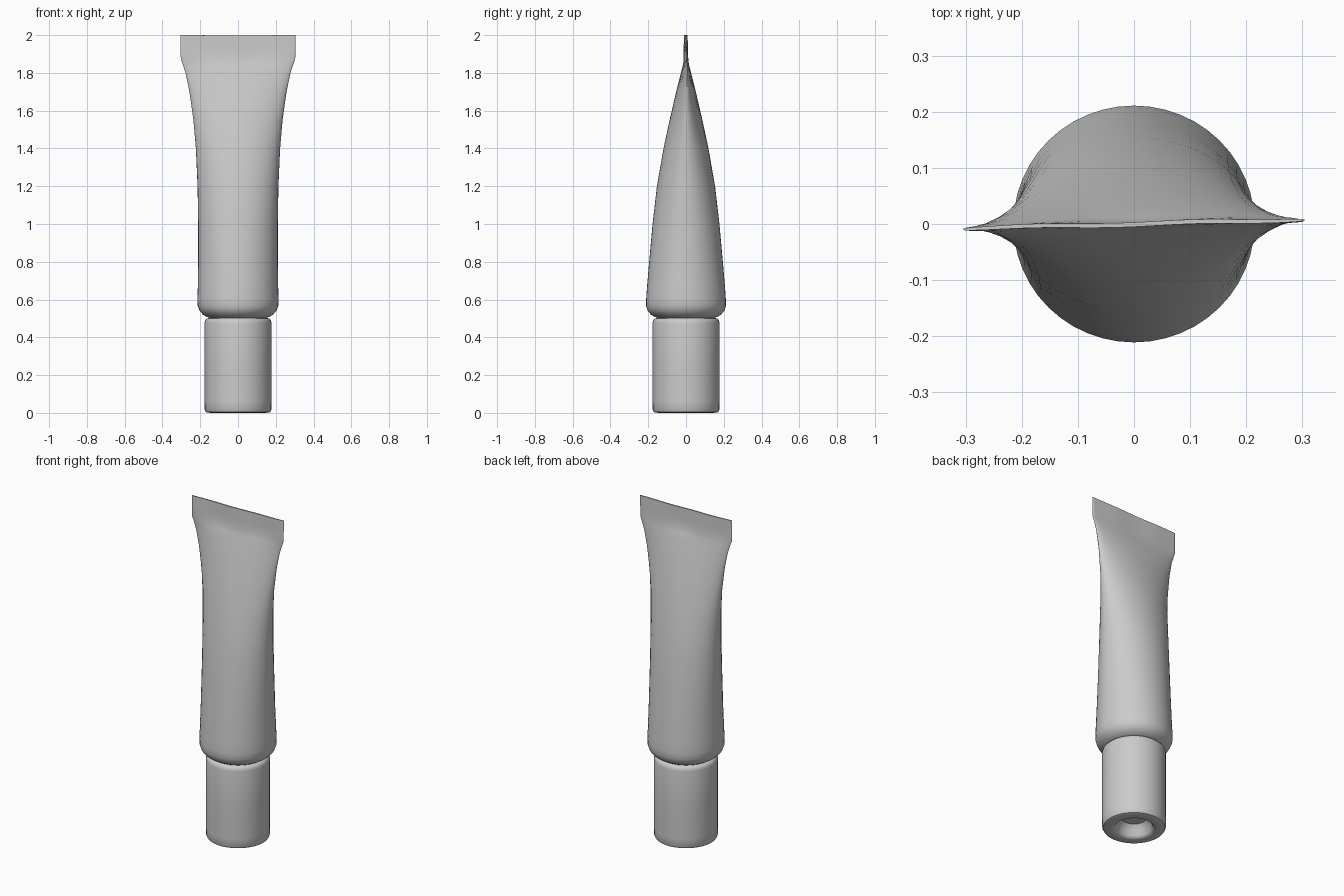
import bpy, bmesh, math

if "Cube" in bpy.data.objects:
    bpy.data.objects.remove(bpy.data.objects["Cube"])

SEG = 48


def loft(name, sections, cap_start=False, cap_end=False, wave=False):
    """Skin rings given as (z, half width, half depth, pinch, twist degrees)."""
    bm = bmesh.new()
    rings = []
    for z, hw, hd, pinch, twist in sections:
        ring = []
        a = math.radians(twist)
        for i in range(SEG):
            t = 2 * math.pi * i / SEG
            x = hw * math.cos(t)
            s = math.sin(t)
            y = hd * math.copysign(abs(s) ** pinch, s) if abs(s) > 1e-6 else 0
            dz = 0
            if wave and z > 1.85:
                # gentle crumple of the crimped end
                y += 0.0015 * math.sin(x * 22 + z * 9)
                dz = -0.003 * math.cos(x * 5)
            ring.append(bm.verts.new((x * math.cos(a) - y * math.sin(a),
                                      x * math.sin(a) + y * math.cos(a), z + dz)))
        rings.append(ring)
    for r0, r1 in zip(rings, rings[1:]):
        for i in range(SEG):
            j = (i + 1) % SEG
            bm.faces.new((r0[i], r0[j], r1[j], r1[i]))
    if cap_start:
        bm.faces.new(rings[0][::-1])
    if cap_end:
        bm.faces.new(rings[-1])
    bmesh.ops.recalc_face_normals(bm, faces=bm.faces)
    me = bpy.data.meshes.new(name)
    bm.to_mesh(me)
    bm.free()
    ob = bpy.data.objects.new(name, me)
    bpy.context.collection.objects.link(ob)
    bpy.ops.object.select_all(action='DESELECT')
    bpy.context.view_layer.objects.active = ob
    ob.select_set(True)
    bpy.ops.object.shade_smooth_by_angle(angle=math.radians(40))
    return ob


# Squeezable body: round shoulder flattening into the crimped seal
loft("tube_body", [
    (0.503, 0.150, 0.150, 1, 0),
    (0.508, 0.165, 0.165, 1, 0),
    (0.520, 0.185, 0.185, 1, 0),
    (0.540, 0.203, 0.203, 1, 0),
    (0.565, 0.213, 0.211, 1, 0),
    (0.600, 0.215, 0.211, 1, 0),
    (0.660, 0.213, 0.207, 1, 0),
    (0.800, 0.211, 0.195, 1, 0),
    (1.000, 0.211, 0.177, 1, 0),
    (1.200, 0.214, 0.154, 1, 0.2),
    (1.400, 0.223, 0.119, 1.03, 0.5),
    (1.550, 0.236, 0.087, 1.08, 0.8),
    (1.700, 0.257, 0.052, 1.1, 1.1),
    (1.800, 0.278, 0.026, 1.1, 1.4),
    (1.850, 0.294, 0.013, 1.0, 1.5),
    (1.872, 0.303, 0.007, 0.6, 1.5),
    (1.930, 0.304, 0.005, 0.4, 1.5),
    (2.001, 0.305, 0.004, 0.4, 1.5),
], cap_end=True, wave=True)

# Screw cap: lathed profile starting inside the recess underneath
cap = [(0.070, 0.070), (0.092, 0.045), (0.102, 0.014), (0.112, 0.003),
       (0.125, 0.000), (0.160, 0.001), (0.171, 0.005), (0.176, 0.015),
       (0.177, 0.060), (0.177, 0.250), (0.177, 0.475), (0.174, 0.490),
       (0.166, 0.499), (0.150, 0.503)]
loft("screw_cap", [(z, r, r, 1, 0) for r, z in cap], cap_start=True)
